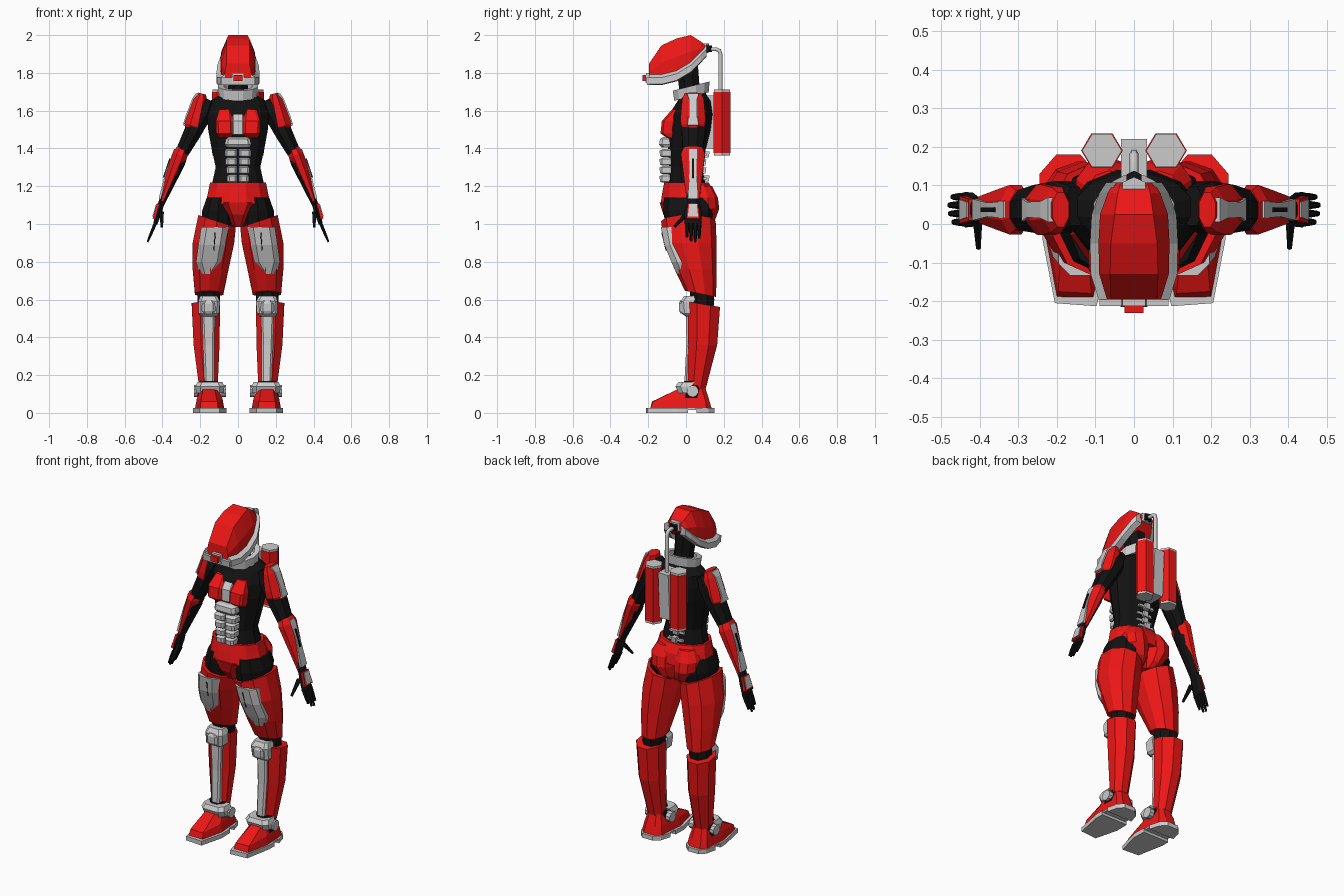
import bpy, bmesh, math
from mathutils import Vector as V


def material(name, rgb):
    m = bpy.data.materials.new(name)
    m.diffuse_color = (*rgb, 1)
    return m


RED = material("red_armour", (0.85, 0.008, 0.008))
BLACK = material("black_suit", (0.006, 0.006, 0.006))
GREY = None


def skin(name, rings, mat, mirror=False):
    """Bridge a list of point rings and cap both ends."""
    bm = bmesh.new()
    vs = [[bm.verts.new(p) for p in r] for r in rings]
    n = len(vs[0])
    for a, b in zip(vs, vs[1:]):
        for i in range(n):
            j = (i + 1) % n
            bm.faces.new((a[i], a[j], b[j], b[i]))
    bm.faces.new(vs[0][::-1])
    bm.faces.new(vs[-1])
    bmesh.ops.recalc_face_normals(bm, faces=bm.faces)
    me = bpy.data.meshes.new(name)
    bm.to_mesh(me)
    bm.free()
    ob = bpy.data.objects.new(name, me)
    bpy.context.collection.objects.link(ob)
    if mat:
        me.materials.append(mat)
    if mirror:
        ob.modifiers.new("mirror", "MIRROR").use_mirror_merge = False
    return ob


def unit(n):
    k = 1 / math.cos(math.pi / n)
    return [(k * math.cos((i + .5) * math.tau / n), k * math.sin((i + .5) * math.tau / n)) for i in range(n)]


def loft(name, secs, n, mat, mirror=False):
    """Stacked sections: (z, x0, x1, y0, y1, slope_x, slope_y)."""
    rings = []
    for s in secs:
        z, x0, x1, y0, y1, sx, sy = (*s, 0, 0)[:7]
        cx, cy, rx, ry = (x0 + x1) / 2, (y0 + y1) / 2, (x1 - x0) / 2, (y1 - y0) / 2
        rings.append([(cx + a * rx, cy + b * ry, z + a * rx * sx + b * ry * sy) for a, b in unit(n)])
    return skin(name, rings, mat, mirror)


def limb(name, a, b, secs, n, mat, mirror=True):
    """Sections along a line: (t, half thickness, half width, thickness offset)."""
    a, b = V(a), V(b)
    d = (b - a).normalized()
    w = V((1, 0, 0)) if abs(d.y) > .9 else V((0, 1, 0))
    u = w.cross(d).normalized()
    u = -u if u.x < 0 else u
    w = d.cross(u)
    rings = []
    for s in secs:
        t, ru, rw, off = (*s, 0)[:4]
        rings.append([a.lerp(b, t) + u * (p * ru + off) + w * (q * rw) for p, q in unit(n)])
    return skin(name, rings, mat, mirror)


def plate(name, rows, mat, ch=.02, depth=.06, mirror=True):
    """Front plate with chamfered sides; rows of (z, x0, x1, y)."""
    return skin(name, [[(x0, y + depth, z), (x0, y + ch, z), (x0 + ch, y, z), (x1 - ch, y, z),
                        (x1, y + ch, z), (x1, y + depth, z)] for z, x0, x1, y in rows], mat, mirror)


def prism(name, pts, z0, z1, mat, mirror=True):
    return skin(name, [[(x, y, z) for x, y in pts] for z in (z0, z1)], mat, mirror)


# Helmet shell and its rim: (y, half width, top half width, bottom z, top z)
helm = [(-.195, .07, .06, 1.765, 1.85), (-.13, .09, .062, 1.765, 1.945), (-.05, .092, .06, 1.785, 1.982),
        (.025, .088, .05, 1.83, 2.0), (.08, .068, .042, 1.885, 1.965), (.108, .05, .035, 1.915, 1.94)]
skin("helmet_shell", [[(-w, y, b), (-w, y, b + (t - b) * .5), (-wt, y, t), (wt, y, t), (w, y, b + (t - b) * .5),
                       (w, y, b)] for y, w, wt, b, t in helm], RED)
for s in (-1, 1):
    skin("helmet_rim", [[(s * (w - .015), y, b - .03), (s * (w + .022), y, b - .025), (s * (w + .022), y, b + .01),
                         (s * (w - .005), y, b + .03)] for y, w, wt, b, t in helm], GREY)
loft("chin_bar", [(1.737, -.09, .09, -.207, -.165), (1.775, -.09, .09, -.212, -.165)], 4, GREY)
loft("snout_frame", [(1.75, -.035, .035, -.215, -.18), (1.80, -.03, .03, -.212, -.18)], 4, GREY)
loft("snout_lens", [(1.757, -.024, .024, -.23, -.2), (1.79, -.024, .024, -.23, -.2)], 4, RED)

# Neck, collar and torso
loft("neck", [(1.64, -.06, .06, -.03, .10), (1.75, -.05, .05, -.04, .07), (1.88, -.06, .06, -.08, .06)], 8, BLACK)
loft("collar", [(1.675, -.10, .10, -.062, .12, 0, .25), (1.73, -.105, .105, -.07, .125, 0, .25),
                (1.73, -.075, .075, -.045, .10, 0, .25), (1.69, -.075, .075, -.045, .10, 0, .25)], 12, GREY)
loft("torso", [(1.18, -.145, .145, -.10, .11), (1.30, -.118, .118, -.09, .085), (1.40, -.14, .14, -.095, .105),
               (1.50, -.158, .158, -.105, .13), (1.58, -.165, .165, -.09, .14), (1.65, -.15, .15, -.045, .13),
               (1.70, -.07, .07, -.03, .10)], 12, BLACK)
plate("chest_plate", [(1.455, .035, .105, -.10), (1.48, .028, .115, -.135), (1.545, .028, .118, -.128),
                      (1.605, .035, .10, -.075)], RED, .012, .07)
plate("chest_stripe", [(1.475, -.03, .03, -.12), (1.545, -.03, .03, -.118), (1.605, -.03, .03, -.07)],
      GREY, .005, .05, False)
plate("upper_belly_plate", [(1.405, -.06, .06, -.13), (1.42, -.07, .07, -.142), (1.45, -.065, .065, -.138),
                            (1.46, -.05, .05, -.12)], GREY, .015, .06, False)
for i in range(4):
    z, w = 1.36 - i * .045, .07 - i * .004
    plate("belly_segment", [(z - .006, .004, w - .008, -.125), (z, .004, w, -.138), (z + .028, .004, w, -.14),
                            (z + .036, .004, w - .008, -.125)], GREY, .012)

# Pelvis armour and hips
loft("pelvis_belt", [(1.22, -.148, .148, -.115, .12), (1.17, -.158, .158, -.125, .145),
                     (1.105, -.172, .172, -.135, .155)], 12, RED)
loft("crotch_guard", [(1.115, -.135, .135, -.14, .11), (1.05, -.075, .075, -.12, .11),
                      (.985, -.03, .03, -.07, .09)], 8, RED)
loft("buttock", [(1.20, .01, .12, .02, .135), (1.14, .003, .15, .02, .165), (1.08, .003, .145, .02, .172),
                 (1.02, .006, .10, .02, .15), (.99, .01, .07, .03, .11)], 10, RED, True)
loft("hip", [(1.14, .03, .165, -.11, .13), (1.07, .02, .19, -.115, .14), (.98, .02, .19, -.10, .12)], 10, BLACK, True)

# Legs
loft("thigh_armour", [(1.015, .012, .21, -.125, .15, .33, 0), (.90, .02, .24, -.11, .155),
                      (.76, .05, .24, -.055, .157), (.63, .078, .228, -.002, .155, 0, -.2)], 10, RED, True)
plate("thigh_plate", [(.985, .05, .195, -.133), (.89, .065, .21, -.115), (.80, .08, .222, -.078),
                      (.735, .12, .205, -.048)], GREY, .03, .09)
plate("thigh_slot", [(.955, .118, .123, -.131), (.86, .125, .130, -.108)], BLACK, .001, .03)
loft("knee", [(.69, .1, .21, .02, .14), (.60, .095, .215, .02, .15), (.50, .11, .22, .03, .14)], 8, BLACK, True)
loft("shin_armour", [(.575, .095, .245, .008, .18, 0, -.17), (.36, .098, .235, .012, .165),
                     (.13, .108, .205, .01, .105)], 8, RED, True)
plate("knee_pad", [(.51, .115, .195, 0), (.525, .10, .21, -.022), (.59, .095, .21, -.028),
                   (.62, .11, .20, -.01)], GREY, .015, .07)
plate("knee_boss", [(.525, .125, .185, -.028), (.54, .12, .19, -.036), (.58, .12, .19, -.038),
                    (.595, .13, .18, -.03)], GREY, .012, .03)
plate("shin_strip", [(.17, .125, .178, -.008), (.36, .125, .185, .002), (.51, .122, .19, .0)], GREY, .01, .05)

# Feet and ankles
prism("sole_front", [(.062, .01), (.06, -.07), (.097, -.213), (.205, -.205), (.237, -.04), (.237, .01)], 0, .026, GREY)
prism("sole_heel", [(.065, .055), (.085, .12), (.12, .15), (.19, .15), (.22, .12), (.236, .055)], 0, .026, GREY)
prism("sole_arch", [(.07, .0), (.07, .06), (.23, .06), (.23, .0)], .016, .026, GREY)
skin("boot", [[(.105, y0, .02), (.072, -.05, .02), (.085, .11, .02), (.12, .137, .02), (.19, .137, .02),
               (.22, .11, .02), (.228, -.04, .02), (.20, y0, .02)] for y0 in (-.19,)] +
     [[(.11, -.18, .06), (.082, -.05, .075), (.095, .10, .075), (.125, .122, .07), (.185, .122, .07), (.21, .10, .075),
       (.218, -.04, .075), (.197, -.175, .06)],
      [(.125, -.03, .132), (.112, 0, .14), (.112, .08, .14), (.13, .1, .14), (.175, .1, .14), (.197, .08, .14),
       (.197, 0, .14), (.185, -.03, .132)]], RED, True)
loft("ankle_core", [(.08, .095, .215, -.04, .09), (.17, .11, .205, -.01, .10)], 8, BLACK, True)
plate("ankle_cuff", [(.105, .075, .222, -.04), (.14, .072, .225, -.055), (.163, .082, .215, -.04)], GREY, .025, .085)
for x in (.072, .212):
    skin("ankle_hub", [[(xx, .035 + p * .03, .115 + q * .03) for p, q in unit(10)] for xx in (x - .008, x + .02)],
         GREY, True)

# Arms
S, E, W = (.165, .045, 1.63), (.295, .035, 1.38), (.405, .037, 1.11)
limb("upper_arm", S, E, [(-.1, .03, .05), (.15, .052, .068), (.6, .046, .062), (1, .036, .05)], 8, BLACK)
limb("lower_arm", E, W, [(-.1, .03, .045), (.2, .038, .05), (1.05, .016, .03)], 8, BLACK)
limb("shoulder_pad", (.19, .037, 1.69), (.238, .037, 1.50),
     [(0, .022, .045), (.2, .036, .058), (.7, .048, .066), (.9, .052, .064), (1, .044, .05)], 8, RED)
limb("shoulder_stripe", (.19, .037, 1.69), (.238, .037, 1.50),
     [(.03, .012, .032, .02), (.2, .012, .022, .032), (.7, .012, .02, .044), (.95, .012, .03, .046)], 4, GREY)
limb("forearm_armour", (.294, .037, 1.40), (.402, .037, 1.12),
     [(0, .03, .05), (.12, .04, .064), (.45, .034, .052), (.9, .018, .036), (1, .014, .032)], 8, RED)
limb("forearm_stripe", (.294, .037, 1.40), (.402, .037, 1.12),
     [(.06, .01, .022, .03), (.45, .01, .018, .03), (.97, .008, .028, .014)], 4, GREY)
limb("forearm_slot", (.294, .037, 1.40), (.402, .037, 1.12), [(.25, .004, .006, .042), (.6, .004, .006, .037)], 4, BLACK)

# Hands
limb("palm", (.402, .037, 1.12), (.438, .037, 1.0), [(0, .015, .028), (.4, .016, .038), (1, .011, .04)], 6, BLACK)
limb("hand_guard", (.404, .037, 1.115), (.438, .037, 1.0), [(.1, .01, .028, .012), (.8, .009, .036, .013)], 4, RED)
limb("hand_plate", (.404, .037, 1.115), (.438, .037, 1.0), [(.15, .006, .02, .02), (.72, .006, .027, .02)], 4, GREY)
for y, l in ((.005, .93), (.027, .91), (.049, .905), (.070, .925)):
    limb("finger", (.435, y, 1.01), (.435 + (1.01 - l) * .42, y, l), [(0, .009, .01), (.5, .008, .009), (1, .005, .006)],
         6, BLACK)
limb("thumb", (.405, .01, 1.06), (.403, -.062, .985), [(0, .012, .012), (.5, .009, .009), (1, .006, .006)], 6, BLACK)

# Back tanks, frame and air hose
hexa = [(.083 + .054 * math.cos(i * math.tau / 6), .19 + .052 * math.sin(i * math.tau / 6)) for i in range(6)]
prism("tank", hexa, 1.375, 1.70, RED)
small = [(.083 + (x - .083) * .95, .19 + (y - .19) * .95) for x, y in hexa]
prism("tank_cap", small, 1.695, 1.712, GREY)
prism("tank_base", small, 1.362, 1.38, GREY)
loft("tank_frame", [(1.40, -.034, .034, .10, .205), (1.68, -.034, .034, .10, .22)], 4, GREY)
loft("helmet_port", [(1.905, -.035, .035, .07, .115), (1.955, -.03, .03, .07, .118)], 6, GREY)
loft("helmet_port_plug", [(1.91, -.02, .02, .10, .135), (1.945, -.02, .02, .10, .135)], 6, BLACK)
cu = bpy.data.curves.new("air_hose", "CURVE")
cu.dimensions = "3D"
cu.bevel_depth, cu.bevel_resolution, cu.use_fill_caps = .012, 1, True
sp = cu.splines.new("POLY")
pts = [(.10, 1.925), (.16, 1.925), (.177, 1.918), (.182, 1.90), (.182, 1.66)]
sp.points.add(len(pts) - 1)
for p, (y, z) in zip(sp.points, pts):
    p.co = (0, y, z, 1)
bpy.context.collection.objects.link(bpy.data.objects.new("air_hose", cu))

# Lower spine
for i in range(4):
    z = 1.225 + i * .042
    y = .105 - .02 * math.sin(i / 3 * math.pi)
    loft("vertebra", [(z, -.018, .018, y - .03, y + .015), (z + .032, -.014, .014, y - .03, y + .02)], 4, GREY)
    loft("spine_rib", [(z + .008, .01, .052, y - .04, y + .004), (z + .022, .01, .048, y - .04, y + .004)], 4, GREY, True)
